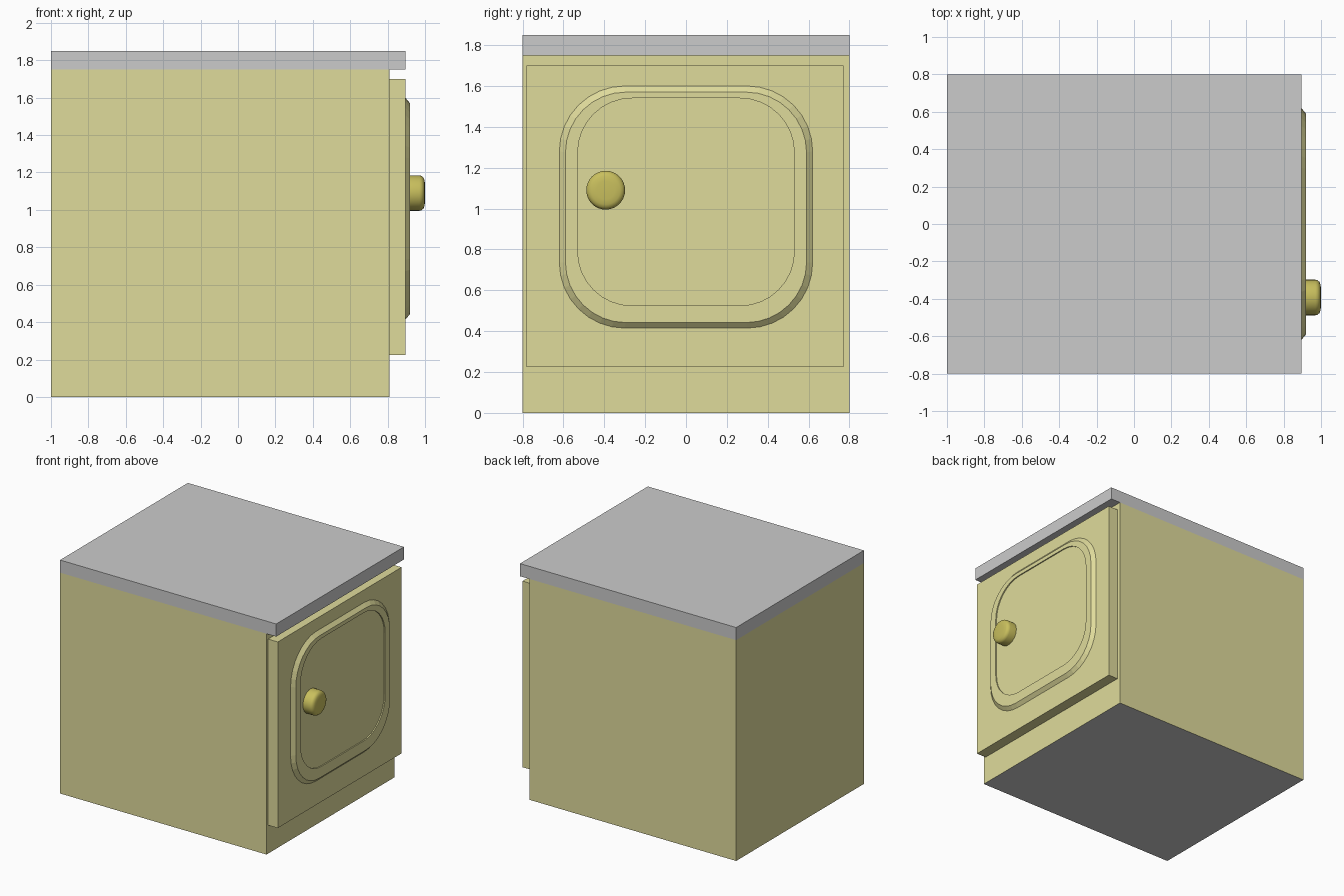
import bpy, bmesh
from math import sin, cos, pi

if "Cube" in bpy.data.objects:
    bpy.data.objects.remove(bpy.data.objects["Cube"])


def material(name, rgb):
    m = bpy.data.materials.new(name)
    m.diffuse_color = (*rgb, 1)
    m.use_nodes = True
    m.node_tree.nodes["Principled BSDF"].inputs["Base Color"].default_value = m.diffuse_color
    return m


paint = material("pale_yellow_paint", (0.74, 0.71, 0.33))
knob_paint = material("dark_yellow_knob", (0.58, 0.52, 0.11))
grey = material("plain_grey", (0.6, 0.6, 0.6))


def finish(name, bm, mat=None):
    bmesh.ops.recalc_face_normals(bm, faces=bm.faces)
    mesh = bpy.data.meshes.new(name)
    bm.to_mesh(mesh)
    bm.free()
    ob = bpy.data.objects.new(name, mesh)
    bpy.context.collection.objects.link(ob)
    if mat:
        mesh.materials.append(mat)
    return ob


def box(name, lo, hi, mat=None):
    bm = bmesh.new()
    bmesh.ops.create_cube(bm, size=1)
    for v in bm.verts:
        v.co = [l + (c + 0.5) * (h - l) for l, h, c in zip(lo, hi, v.co)]
    return finish(name, bm, mat)


def loft(name, loops, mat):
    """Bridge equal-length point loops and cap both ends."""
    bm = bmesh.new()
    rings = [[bm.verts.new(p) for p in loop] for loop in loops]
    n = len(rings[0])
    for a, b in zip(rings, rings[1:]):
        for i in range(n):
            j = (i + 1) % n
            bm.faces.new((a[i], a[j], b[j], b[i]))
    bm.faces.new(rings[0])
    bm.faces.new(rings[-1])
    return finish(name, bm, mat)


def rounded_rect(x, half_y, z0, z1, r, seg=8):
    """Rounded rectangle facing +x."""
    cz, half_z = (z0 + z1) / 2, (z1 - z0) / 2
    pts = []
    for k, (sy, sz) in enumerate(((1, 1), (-1, 1), (-1, -1), (1, -1))):
        for i in range(seg + 1):
            a = (k + i / seg) * pi / 2
            pts.append((x, sy * (half_y - r) + r * cos(a),
                        cz + sz * (half_z - r) + r * sin(a)))
    return pts


def circle(x, r, cy=-0.393, cz=1.09, n=32):
    return [(x, cy + r * cos(2 * pi * i / n), cz + r * sin(2 * pi * i / n))
            for i in range(n)]


# Cabinet body with unpainted underside
body = box("cabinet_body", (-1, -0.8, 0), (0.81, 0.8, 1.75), paint)
body.data.materials.append(grey)
for f in body.data.polygons:
    if f.normal.z < -0.9:
        f.material_index = 1

# Worktop overhanging the door
box("worktop", (-1, -0.8, 1.75), (0.895, 0.8, 1.85), grey)

# Door slab
box("door", (0.81, -0.78, 0.225), (0.895, 0.77, 1.70), paint)

# Raised door panel: bevelled rim and shallow recess
loft("door_panel", [
    rounded_rect(0.89, 0.62, 0.415, 1.60, 0.32),
    rounded_rect(0.895, 0.62, 0.415, 1.60, 0.32),
    rounded_rect(0.92, 0.59, 0.442, 1.57, 0.295),
    rounded_rect(0.92, 0.53, 0.525, 1.54, 0.265),
    rounded_rect(0.911, 0.53, 0.525, 1.54, 0.265),
], paint)

# Round knob with softened front edge
knob = loft("door_knob", [circle(x, r) for x, r in (
    (0.905, 0.095), (0.97, 0.095), (0.981, 0.092),
    (0.991, 0.084), (0.997, 0.07), (1.0, 0.045))], knob_paint)
bpy.context.view_layer.objects.active = knob
knob.select_set(True)
bpy.ops.object.shade_smooth_by_angle(angle=0.6)
